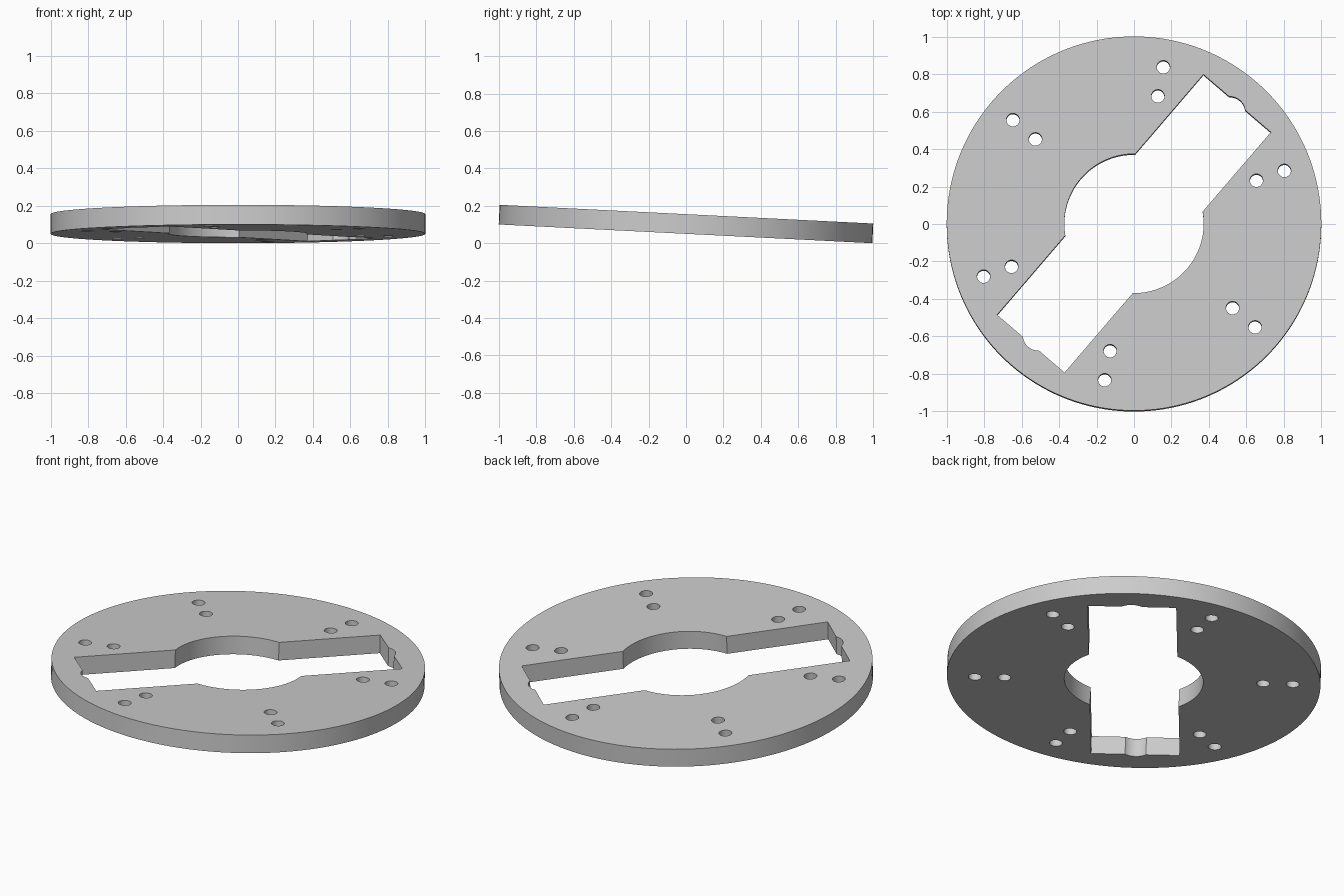
import bpy
import bmesh
from math import asin, cos, sin, pi, radians
from mathutils import Matrix, Vector

cube = bpy.data.objects.get("Cube")
if cube:
    bpy.data.objects.remove(cube)

THICK = 0.105
TILT = -0.05            # the plate leans down towards the back
TURN = radians(49.4)    # direction of the long slot
BORE = 0.372            # central round opening
HALF_W, HALF_L = 0.237, 0.846
NOTCH_R, NOTCH_X = 0.082, 0.786


def arc(cx, cy, r, start, end, n):
    """Points on an arc, both ends included."""
    return [Vector((cx + r * cos(start + (end - start) * i / n),
                    cy + r * sin(start + (end - start) * i / n), 0))
            for i in range(n + 1)]


def circle(cx, cy, r, n):
    return arc(cx, cy, r, 0, 2 * pi, n)[:-1]


# Opening: slot end with a rounded notch, then the bore, repeated by a half turn
notch = asin((HALF_L - NOTCH_X) / NOTCH_R)
notch = pi / 2 - notch
bore = asin(HALF_W / BORE)
half = [Vector((HALF_L, -HALF_W, 0))]
half += arc(NOTCH_X, 0, NOTCH_R, -notch, notch, 12)
half += [Vector((HALF_L, HALF_W, 0))]
half += arc(0, 0, BORE, bore, pi - bore, 32)
opening = half + [-p for p in half]

# Outer rim, opening and six pairs of bolt holes
loops = [circle(0, 0, 1, 160), opening]
for k in range(6):
    a = radians(30 + 60 * k)
    for r in (0.693, 0.851):
        loops.append(circle(r * cos(a), r * sin(a), 0.035, 24))

# Fill the flat profile and give it thickness
bm = bmesh.new()
for pts in loops:
    vs = [bm.verts.new(p) for p in pts]
    for i, v in enumerate(vs):
        bm.edges.new((vs[i - 1], v))
bmesh.ops.triangle_fill(bm, use_beauty=True, edges=bm.edges[:], normal=(0, 0, 1))
bmesh.ops.translate(bm, verts=bm.verts[:], vec=(0, 0, -THICK / 2))
ext = bmesh.ops.extrude_face_region(bm, geom=bm.faces[:], use_keep_orig=True)
top = [g for g in ext["geom"] if isinstance(g, bmesh.types.BMVert)]
bmesh.ops.translate(bm, verts=top, vec=(0, 0, THICK))
bmesh.ops.recalc_face_normals(bm, faces=bm.faces[:])
bm.transform(Matrix.Translation((0, 0, 0.1025))
             @ Matrix.Rotation(TILT, 4, 'X') @ Matrix.Rotation(TURN, 4, 'Z'))

mesh = bpy.data.meshes.new("slotted_plate")
bm.to_mesh(mesh)
bm.free()
plate = bpy.data.objects.new("slotted_plate", mesh)
bpy.context.collection.objects.link(plate)

# Single grey material
grey = bpy.data.materials.new("plain_grey")
grey.use_nodes = True
colour = (0.6, 0.6, 0.6, 1)
grey.diffuse_color = colour
grey.node_tree.nodes["Principled BSDF"].inputs["Base Color"].default_value = colour
mesh.materials.append(grey)

bpy.context.view_layer.objects.active = plate
plate.select_set(True)
bpy.ops.object.shade_smooth_by_angle(angle=radians(30))
